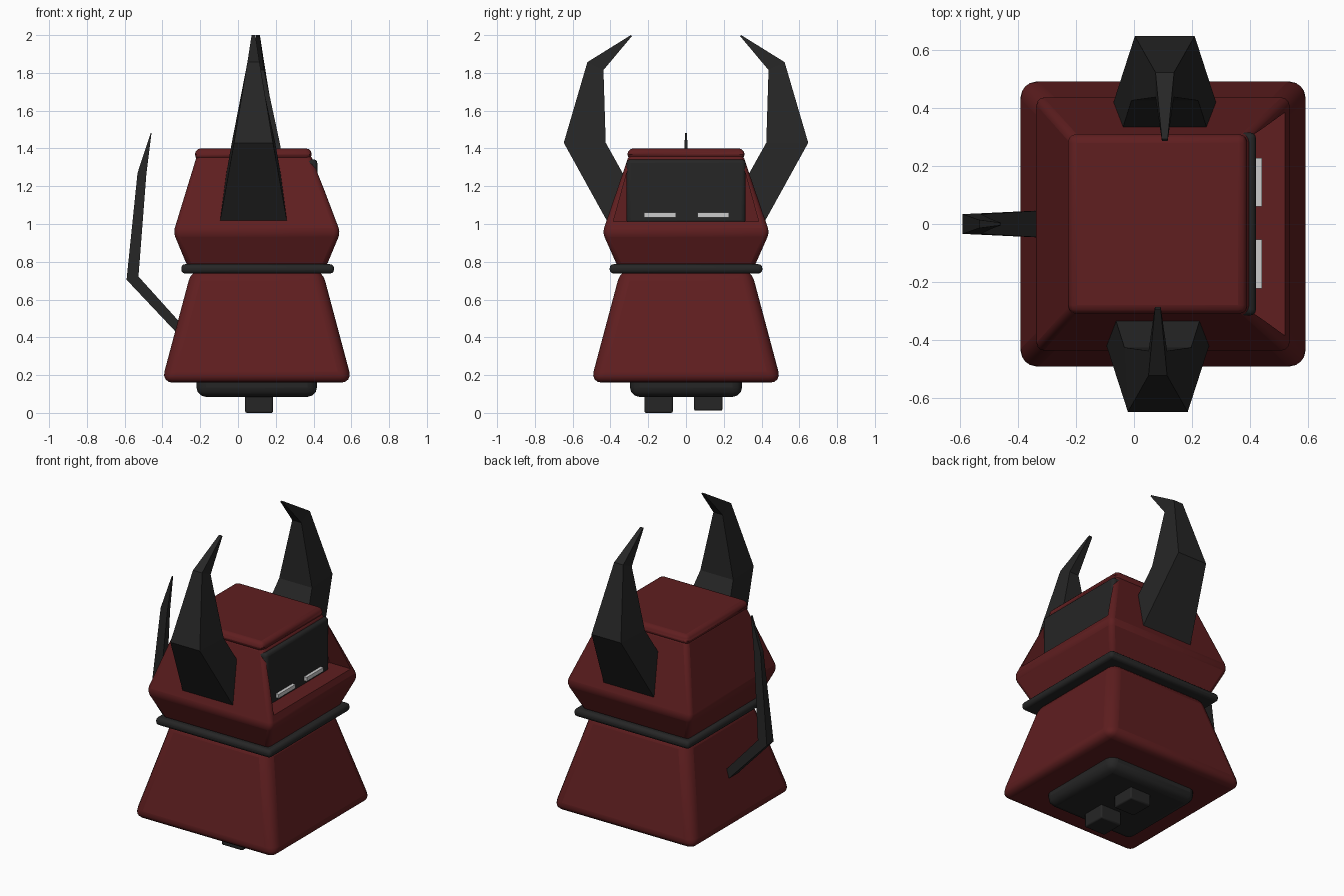
import bpy, bmesh, math

if "Cube" in bpy.data.objects:
    bpy.data.objects.remove(bpy.data.objects["Cube"])


def material(name, color):
    m = bpy.data.materials.new(name)
    m.diffuse_color = color
    m.use_nodes = True
    m.node_tree.nodes["Principled BSDF"].inputs["Base Color"].default_value = m.diffuse_color
    return m


RED = material("dark_red", (0.115, 0.013, 0.014, 1))
DARK = material("charcoal", (0.019, 0.019, 0.019, 1))


def loft(name, rings, mat=None, bevel=0, segments=3, cutter=None):
    """Skin a list of equal-length point rings and cap both ends."""
    bm = bmesh.new()
    loops = [[bm.verts.new(p) for p in r] for r in rings]
    n = len(loops[0])
    for a, b in zip(loops, loops[1:]):
        for i in range(n):
            j = (i + 1) % n
            bm.faces.new((a[i], a[j], b[j], b[i]))
    bm.faces.new(loops[0])
    bm.faces.new(loops[-1])
    bmesh.ops.recalc_face_normals(bm, faces=bm.faces)
    mesh = bpy.data.meshes.new(name)
    bm.to_mesh(mesh)
    bm.free()
    ob = bpy.data.objects.new(name, mesh)
    bpy.context.collection.objects.link(ob)
    if mat:
        mesh.materials.append(mat)
    if bevel:
        m = ob.modifiers.new("round", 'BEVEL')
        m.width, m.segments = bevel, segments
        m.limit_method = 'ANGLE'
        m.angle_limit = math.radians(15)
        bpy.ops.object.select_all(action='DESELECT')
        ob.select_set(True)
        bpy.context.view_layer.objects.active = ob
        if cutter:
            c = ob.modifiers.new("opening", 'BOOLEAN')
            c.operation, c.object, c.solver = 'DIFFERENCE', cutter, 'EXACT'
        bpy.ops.object.shade_smooth_by_angle(angle=math.radians(30))
    return ob


def rect(cx, cy, z, hx, hy):
    return [(cx - hx, cy - hy, z), (cx + hx, cy - hy, z),
            (cx + hx, cy + hy, z), (cx - hx, cy + hy, z)]


def box(name, x, y, z, mat=None, bevel=0, segments=3):
    c = [(x[0] + x[1]) / 2, (y[0] + y[1]) / 2, (x[1] - x[0]) / 2, (y[1] - y[0]) / 2]
    return loft(name, [rect(c[0], c[1], h, c[2], c[3]) for h in z], mat, bevel, segments)


# Robe, belt and underside
loft("robe", [rect(0.1, 0, 0.16, 0.505, 0.505), rect(0.1, 0, 0.76, 0.345, 0.345)],
     RED, 0.06, 4)
box("belt", (-0.3, 0.508), (-0.404, 0.404), (0.738, 0.787), DARK, 0.02)
box("base", (-0.22, 0.418), (-0.297, 0.297), (0.085, 0.26), DARK, 0.05)
for side, y0, z0 in (("right", -0.22, 0.0), ("left", 0.043, 0.012)):
    box(side + "_foot", (0.038, 0.185), (y0, y0 + 0.15), (z0, 0.12), DARK, 0.008, 2)

# Hood with the face opening cut into its +x side
opening = loft("opening_cutter", [
    [(x, -0.385, 1.012), (x, 0.385, 1.012), (x, 0.295, 1.338), (x, -0.295, 1.338)]
    for x in (0.37, 0.8)])
opening.hide_render = True
opening.hide_viewport = True
opening.display_type = 'WIRE'
loft("hood", [rect(0.1, 0, 0.77, 0.365, 0.36), rect(0.1, 0, 0.955, 0.442, 0.442),
              rect(0.085, 0, 1.37, 0.3, 0.3)], RED, 0.025, 3, opening)
box("hood_cap", (-0.228, 0.39), (-0.31, 0.31), (1.338, 1.4), RED, 0.035)

# Visor and eyes
box("visor", (0.32, 0.42), (-0.315, 0.315), (1.0, 1.342), DARK, 0.02)
for side, y0 in (("right", -0.222), ("left", 0.06)):
    box(side + "_eye", (0.405, 0.44), (y0, y0 + 0.168), (1.035, 1.06))

# Horns: (outer y, z, half width), (inner y, z, half width)
HORN = [((0.415, 1.01, 0.178), (0.33, 1.26, 0.145)),
        ((0.647, 1.43, 0.103), (0.425, 1.43, 0.115)),
        ((0.522, 1.857, 0.032), (0.437, 1.815, 0.032)),
        ((0.292, 2.0, 0.01), (0.286, 1.995, 0.01))]
for side, s, cx in (("right", -1, 0.082), ("left", 1, 0.106)):
    loft(side + "_horn", [[(cx - o[2], s * o[0], o[1]), (cx + o[2], s * o[0], o[1]),
                           (cx + i[2], s * i[0], i[1]), (cx - i[2], s * i[0], i[1])]
                          for o, i in HORN], DARK)

# Tail: outer (x, z), inner (x, z), half width
TAIL = [((-0.25, 0.345), (-0.25, 0.415), 0.05),
        ((-0.59, 0.705), (-0.527, 0.722), 0.034),
        ((-0.532, 1.27), (-0.485, 1.265), 0.014),
        ((-0.462, 1.482), (-0.458, 1.48), 0.005)]
loft("tail", [[(o[0], -w, o[1]), (o[0], w, o[1]), (i[0], w, i[1]), (i[0], -w, i[1])]
              for o, i, w in TAIL], DARK)
